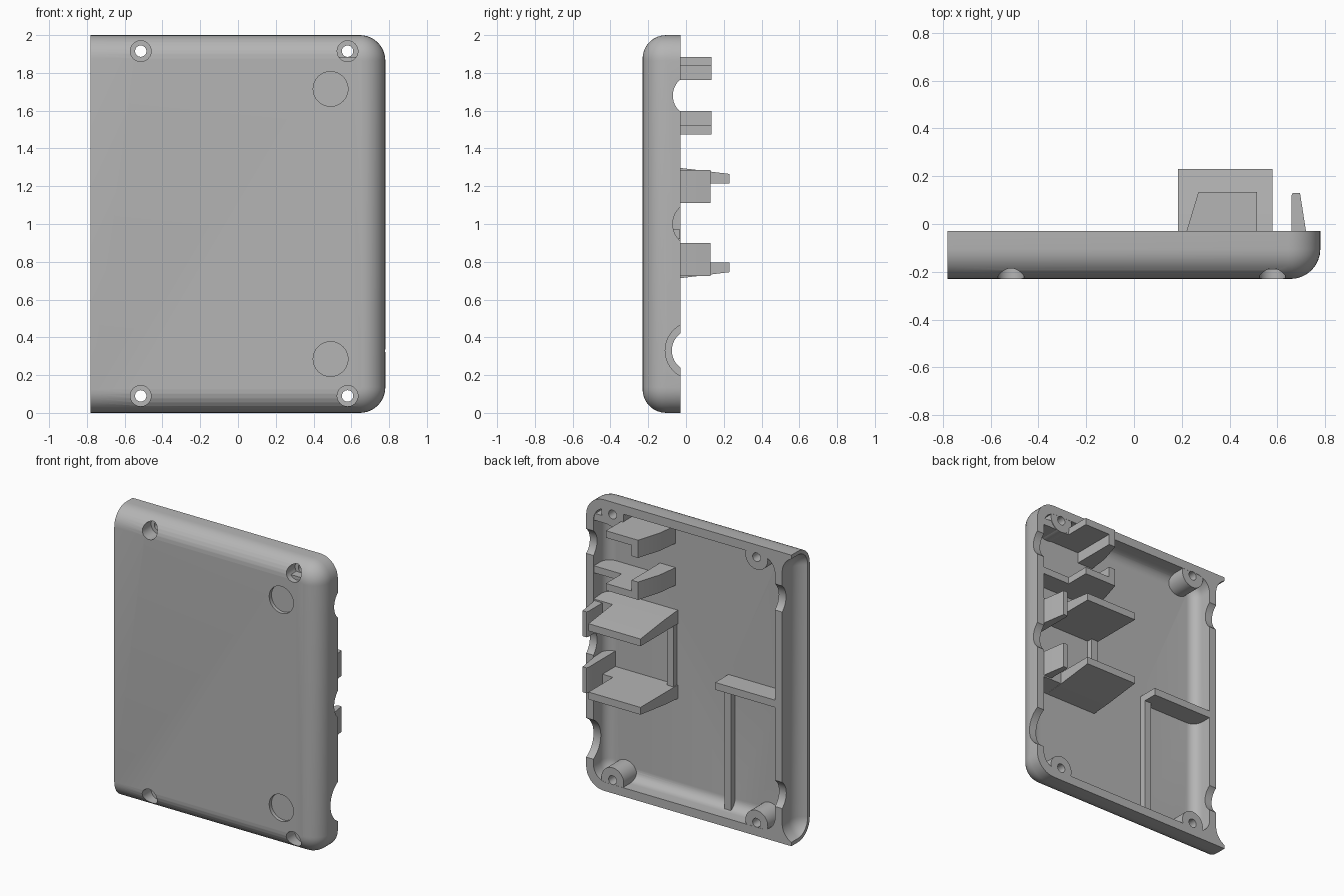
import bpy, bmesh, math
from mathutils import Vector

if "Cube" in bpy.data.objects:
    bpy.data.objects.remove(bpy.data.objects["Cube"], do_unlink=True)

grey = bpy.data.materials.new("matte_grey")
grey.use_nodes = True
grey.diffuse_color = (0.46, 0.46, 0.46, 1)
grey.node_tree.nodes["Principled BSDF"].inputs["Base Color"].default_value = (0.46, 0.46, 0.46, 1)

RIM = -0.03      # back edge of the shell
FLOOR = -0.175   # inner face of the front panel
ROOT = -0.19     # where ribs sink into the panel


def make_object(name, bm):
    bmesh.ops.recalc_face_normals(bm, faces=bm.faces[:])
    mesh = bpy.data.meshes.new(name)
    bm.to_mesh(mesh)
    bm.free()
    mesh.materials.append(grey)
    ob = bpy.data.objects.new(name, mesh)
    bpy.context.collection.objects.link(ob)
    return ob


def prism(name, points, axis, lo, hi):
    """Extrude a 2D outline along one axis; the outline uses the other two in order."""
    bm = bmesh.new()
    verts = []
    for p in points:
        co = list(p)
        co.insert("xyz".index(axis), lo)
        verts.append(bm.verts.new(co))
    face = bm.faces.new(verts)
    new = bmesh.ops.extrude_face_region(bm, geom=[face])["geom"]
    step = Vector([hi - lo if a == axis else 0 for a in "xyz"])
    bmesh.ops.translate(bm, vec=step, verts=[v for v in new if isinstance(v, bmesh.types.BMVert)])
    return make_object(name, bm)


def box(name, x, y, z):
    return prism(name, [(x[0], z[0]), (x[1], z[0]), (x[1], z[1]), (x[0], z[1])], "y", *y)


def disc(name, a, b, r, axis, lo, hi):
    turn = [math.tau * i / 40 for i in range(40)]
    return prism(name, [(a + r * math.cos(t), b + r * math.sin(t)) for t in turn], axis, lo, hi)


def tray(name, x, y, z, side_r, front_r, open_end):
    """Box with rounded corners and a rounded front edge; an open end stays square at low x."""
    ob = box(name, x, y, z)
    bm = bmesh.new()
    bm.from_mesh(ob.data)

    def at(e, i, value):
        return all(abs(v.co[i] - value) < 1e-5 for v in e.verts)

    corners = [e for e in bm.edges if at(e, 0, x[1]) or at(e, 0, x[0])]
    corners = [e for e in corners if abs(e.verts[0].co.y - e.verts[1].co.y) > 1e-4
               and not (open_end and at(e, 0, x[0]))]
    bmesh.ops.bevel(bm, geom=corners, offset=side_r, segments=10, profile=0.5, affect='EDGES')
    front = [e for e in bm.edges if at(e, 1, y[0]) and not (open_end and at(e, 0, x[0]))]
    bmesh.ops.bevel(bm, geom=front, offset=front_r, segments=8, profile=0.5, affect='EDGES')
    bmesh.ops.recalc_face_normals(bm, faces=bm.faces[:])
    bm.to_mesh(ob.data)
    bm.free()
    return ob


def cut(target, tool):
    mod = target.modifiers.new("cut", 'BOOLEAN')
    mod.operation, mod.solver, mod.object = 'DIFFERENCE', 'EXACT', tool
    bpy.context.view_layer.objects.active = target
    bpy.ops.object.modifier_apply(modifier=mod.name)
    bpy.data.objects.remove(tool, do_unlink=True)


# Outer shell and the hollow inside it
shell = tray("shell", (-0.78, 0.78), (-0.23, RIM), (0, 2), 0.135, 0.125, True)
hollow = tray("hollow", (-0.655, 0.725), (FLOOR, 0.2), (0.06, 1.94), 0.1, 0.07, False)

# Screw posts and dividing ribs stay solid when the hollow is removed
screws = [(x, z) for x in (-0.515, 0.58) for z in (0.09, 1.915)]
for x, z in screws:
    cut(hollow, disc("post", x, z, 0.085, "y", -0.3, RIM - 0.001))
cut(hollow, box("shelf", (-0.8, -0.2), (-0.3, RIM - 0.001), (0.92, 0.97)))
cut(hollow, box("low_rib", (-0.25, -0.2), (-0.3, -0.13), (-0.1, 0.95)))
cut(shell, hollow)

# Recessed open end with a thin lip around it
cut(shell, tray("end_recess", (-1.2, -0.71), (-0.215, 0.2), (0.015, 1.985), 0.12, 0.11, True))

# Screw holes, counterbores and shallow foot pockets
for x, z in screws:
    cut(shell, disc("bore", x, z, 0.03, "y", -0.4, 0.2))
    cut(shell, disc("counterbore", x, z, 0.055, "y", -0.4, -0.13))
for z in (0.285, 1.715):
    cut(shell, disc("foot_pocket", 0.49, z, 0.092, "y", -0.4, -0.205))


# Rounded cable notches in the side walls
def notch(z, half, depth, lo, hi):
    r = (half ** 2 + depth ** 2) / (2 * depth)
    cut(shell, disc("notch", RIM - depth + r, z, r, "x", lo, hi))


notch(1.68, 0.085, 0.04, 0.68, 1)
notch(1.0, 0.09, 0.04, 0.68, 1)
notch(0.33, 0.135, 0.08, 0.68, 1)
notch(1.68, 0.09, 0.042, -0.77, -0.63)
notch(0.33, 0.09, 0.045, -0.77, -0.63)

parts = [shell]
# Lower socket holder: two tapered plates with upright end stops
for side, s in (("upper", 1), ("lower", -1)):
    def flip(z):
        return 1.005 + s * z
    plate = [(ROOT, 0.21), (0.23, 0.21), (0.23, 0.26), (RIM, 0.292), (ROOT, 0.305)]
    parts.append(prism(side + "_holder_plate", [(y, flip(z)) for y, z in plate], "x", 0.185, 0.58))
    parts.append(prism(side + "_holder_root",
                       [(y, flip(z)) for y, z in ((ROOT, 0.21), (-0.035, 0.21), (-0.035, 0.29), (ROOT, 0.305))],
                       "x", 0.57, 0.735))
    stop = [(0.66, ROOT), (0.725, ROOT), (0.72, RIM), (0.695, 0.13), (0.665, 0.13), (0.66, 0.12)]
    parts.append(prism(side + "_end_stop", stop, "z", *sorted((flip(0.105), flip(0.28)))))
parts.append(box("holder_rib", (0.19, 0.24), (ROOT, -0.135), (0.76, 1.25)))

# Upper socket holder: two L-shaped brackets facing each other
for side, s in (("upper", 1), ("lower", -1)):
    def span(a, b):
        return sorted((1.68 + s * a, 1.68 + s * b))
    parts.append(box(side + "_bracket_plate", (0.29, 0.515), (ROOT, 0.135), span(0.157, 0.205)))
    parts.append(box(side + "_bracket_root", (0.5, 0.735), (ROOT, -0.035), span(0.157, 0.205)))
    leg = [(0.2, ROOT), (0.22, RIM), (0.27, 0.135), (0.32, 0.135), (0.32, ROOT)]
    parts.append(prism(side + "_bracket_leg", leg, "z", *span(0.083, 0.205)))

# Smooth the rounded surfaces, keep the edges crisp
bpy.ops.object.select_all(action='DESELECT')
for ob in parts:
    ob.select_set(True)
bpy.context.view_layer.objects.active = shell
bpy.ops.object.shade_smooth_by_angle(angle=math.radians(30))
